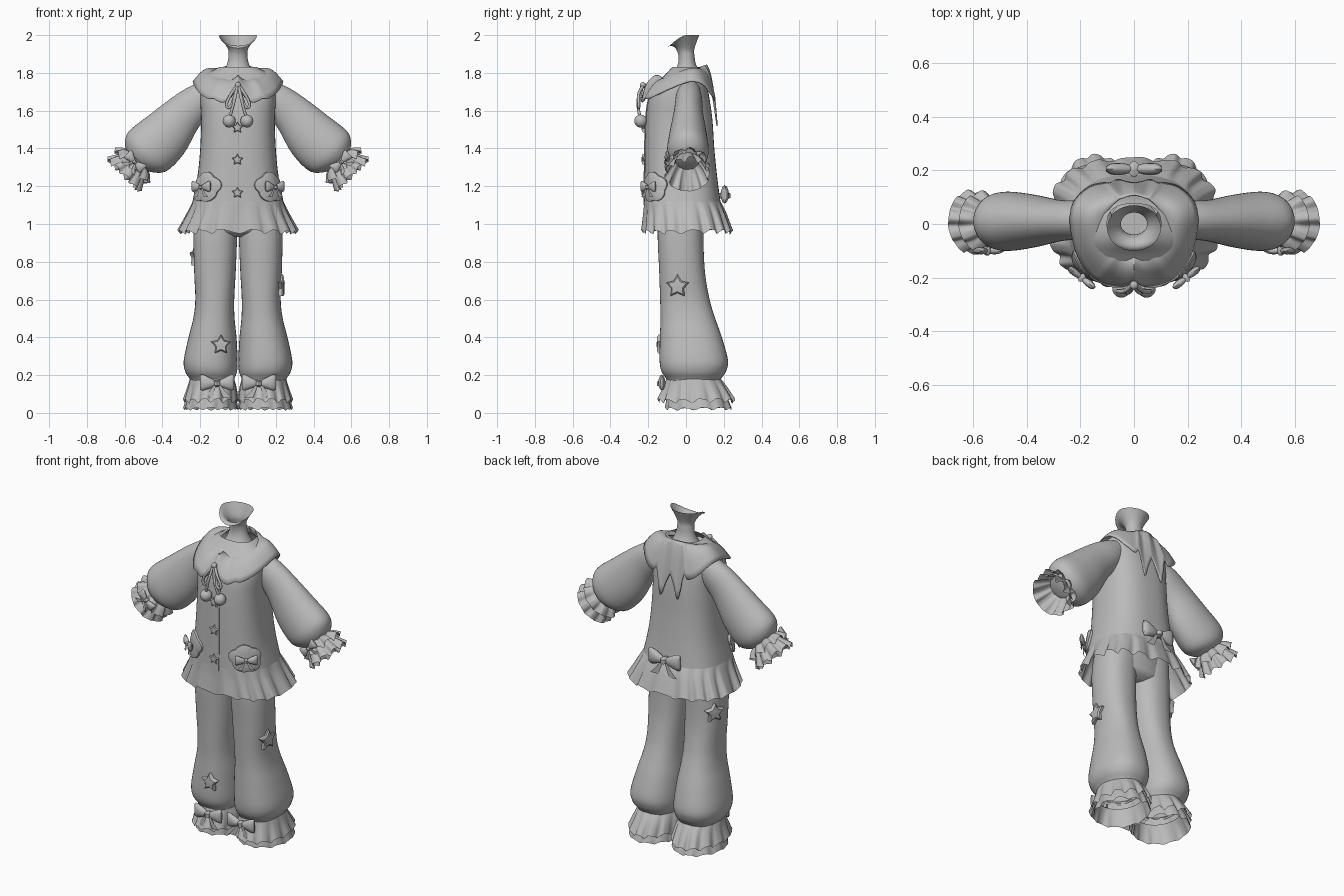
import bpy, bmesh
from math import sin, cos, pi, radians, atan2
from mathutils import Matrix, Vector

if "Cube" in bpy.data.objects:
    bpy.data.objects.remove(bpy.data.objects["Cube"], do_unlink=True)

grey = bpy.data.materials.new("soft_grey")
grey.use_nodes = True
grey.diffuse_color = (0.5, 0.5, 0.5, 1)
grey.node_tree.nodes["Principled BSDF"].inputs["Base Color"].default_value = grey.diffuse_color


def smooth(pts, n=5):
    """Catmull-Rom through a list of tuples."""
    out = []
    v = [Vector(p) for p in pts]
    for i in range(len(v) - 1):
        b, c = v[i], v[i + 1]
        a, d = v[max(i - 1, 0)], v[min(i + 2, len(v) - 1)]
        for j in range(n):
            t = j / n
            out.append(0.5 * (2 * b + (c - a) * t + (2 * a - 5 * b + 4 * c - d) * t * t
                              + (3 * b - a - 3 * c + d) * t ** 3))
    return out + [v[-1]]


def skin(name, grids, mirror=False, thick=0, angle=40):
    """One mesh from grids of points: (rows, closed, cap_start, cap_end)."""
    bm = bmesh.new()
    for rows, closed, cap0, cap1 in grids:
        vs = [[bm.verts.new(p) for p in r] for r in rows]
        n = len(vs[0])
        for a, b in zip(vs, vs[1:]):
            for i in range(n if closed else n - 1):
                j = (i + 1) % n
                bm.faces.new((a[i], a[j], b[j], b[i]))
        if cap0:
            bm.faces.new(vs[0])
        if cap1:
            bm.faces.new(vs[-1])
    bmesh.ops.remove_doubles(bm, verts=bm.verts, dist=0.0002)
    bmesh.ops.recalc_face_normals(bm, faces=bm.faces)
    me = bpy.data.meshes.new(name)
    bm.to_mesh(me)
    bm.free()
    me.materials.append(grey)
    me.shade_smooth()
    me.set_sharp_from_angle(angle=radians(angle))
    ob = bpy.data.objects.new(name, me)
    bpy.context.collection.objects.link(ob)
    if thick:
        ob.modifiers.new("thickness", 'SOLIDIFY').thickness = thick
    if mirror:
        ob.modifiers.new("mirror", 'MIRROR')
    return ob


def ring(st, n=48, power=2.0, amp=0.0, waves=0, lift=0.0):
    """Rounded section from (z, x0, x1, y0, y1), optionally pleated."""
    z, x0, x1, y0, y1 = st
    pts = []
    for i in range(n):
        t = 2 * pi * i / n
        w = sin(waves * t) + 0.3 * sin(2 * waves * t + 1) + 0.25 * sin(3 * t)
        k = 1 + amp * w
        c, s = (abs(f) ** (2 / power) * (1 if f > 0 else -1) for f in (cos(t), sin(t)))
        pts.append(Vector(((x0 + x1) / 2 + k * c * (x1 - x0) / 2,
                           (y0 + y1) / 2 + k * s * (y1 - y0) / 2, z + lift * w)))
    return pts


def loft(stations, m=Matrix(), cap0=False, cap1=False, n=48, power=2.0):
    return ([[m @ p for p in ring(s, n, power)] for s in smooth(stations)], True, cap0, cap1)


def ruffle(stations, waves, amp, lift, m=Matrix(), power=2.0):
    rows, st = [], smooth(stations, 4)
    for i, s in enumerate(st):
        f = i / (len(st) - 1)
        rows.append([m @ p for p in ring(s, waves * 10, power, amp * f, waves, lift * f)])
    return (rows, True, False, False)


def frame(x, y, z, yaw=0):
    return Matrix.Translation((x, y, z)) @ Matrix.Rotation(radians(yaw), 4, 'Z')


def bow(m, w, tails=True):
    """Puffy loops, a knot and two tails; local front is -y."""
    grids = []
    for s in (-1, 1):
        loop = [(0, .1, .08), (.35, .28, .2), (.8, .46, .2), (1, .42, .07)]
        rows = [[m @ Vector((s * w * u, w * d * sin(a), w * (h * cos(a) + .08 * u)))
                 for a in [2 * pi * i / 12 for i in range(12)]] for u, h, d in smooth(loop, 3)]
        grids.append((rows, True, True, True))
        if tails:
            rows = [[m @ Vector((s * w * x, -w * .1, w * z)) for x in (a, b)]
                    for a, b, z in ((.02, .15, 0), (.2, .5, -.5), (.35, .85, -.85))]
            grids.append((rows, False, False, False))
    knot = [(-.2, .05), (-.12, .2), (.12, .2), (.2, .05)]
    rows = [[m @ Vector((w * r * cos(a), w * 1.4 * r * sin(a), w * z))
             for a in [2 * pi * i / 12 for i in range(12)]] for z, r in knot]
    return grids + [(rows, True, True, True)]


def star(m, r, d):
    """Puffed five-pointed patch; local front is -y."""
    rows = []
    for scale, depth in ((1, -.6 * d), (1, d * .4), (.8, d * .8), (0, d)):
        rows.append([m @ Vector((scale * r * k * sin(a), -depth, scale * r * k * cos(a)))
                     for a, k in [(pi * i / 5, .55 if i % 2 else 1) for i in range(10)]])
    return (rows, True, True, False)


# Neck with an open, chin-shaped rim
neck = [(1.78, -.09, .09, -.08, .09), (1.84, -.06, .06, -.045, .055), (1.89, -.05, .05, -.04, .045),
        (1.93, -.055, .055, -.055, .045), (2, -.1, .1, -.1, .07)]
rows = loft(neck, n=32)[0]
for k, row in enumerate(rows[-5:]):
    for p in row:
        p.z -= .07 * (k + 1) / 5 * max(0, -p.y / .1) ** 1.5
skin("neck", [(rows, True, False, False)])

# Jacket body, button strip and flared hem
torso = [(1.83, -.1, .1, -.075, .075), (1.79, -.17, .17, -.11, .095), (1.74, -.195, .195, -.16, .11),
         (1.66, -.2, .2, -.198, .125), (1.55, -.195, .195, -.213, .14), (1.4, -.2, .2, -.218, .15),
         (1.25, -.215, .215, -.22, .165), (1.1, -.245, .245, -.222, .185)]
skin("jacket_body", [loft(torso, n=64, power=2.6)])
strip = [[(x, s[3] + dy, s[0]) for x, dy in ((0, .002), (0, -.004), (.028, -.004), (.028, .002))]
         for s in smooth(torso[2:])]
skin("button_strip", [(strip, False, False, False)])
hem = [(1.12, -.24, .24, -.222, .182), (1.06, -.265, .265, -.224, .21), (.96, -.315, .315, -.232, .245)]
skin("jacket_hem_ruffle", [ruffle(hem, 17, .028, .01, power=2.6)], angle=60)
for i, z in enumerate((1.51, 1.34, 1.165)):
    skin("star_button_%d" % (i + 1), [star(frame(-.003, -.222, z), .031, .014)])

# Wide collar: scalloped front, two points at the back
edge = [(0, -.215, 1.735), (.04, -.235, 1.67), (.085, -.235, 1.645), (.13, -.217, 1.665),
        (.16, -.2, 1.665), (.2, -.145, 1.69), (.225, -.08, 1.72), (.24, .02, 1.755),
        (.222, .09, 1.74), (.17, .14, 1.68), (.12, .155, 1.65), (.09, .155, 1.67),
        (.06, .168, 1.52), (.03, .16, 1.59), (0, .155, 1.66)]
cols = []
for o in smooth(edge, 4):
    a = atan2(o.x, -o.y)
    i = Vector((.105 * sin(a), -.11 * cos(a), 1.805 - .04 * cos(a)))
    cols.append([i.lerp(o, t / 8) + Vector((0, 0, .038 * sin(pi * t / 8))) for t in range(9)])
skin("collar", [(cols, False, False, False)], mirror=True, thick=.006)

# Neck tie: two loops, two strings and pompoms
tie = bpy.data.curves.new("neck_tie", 'CURVE')
tie.dimensions = '3D'
tie.bevel_depth = .008
tie.bevel_resolution = 2
tie.materials.append(grey)
loop = [(.003, -.225, 1.735), (.035, -.25, 1.69), (.06, -.25, 1.64), (.052, -.25, 1.615),
        (.03, -.25, 1.64), (.003, -.23, 1.735)]
string = [(.003, -.232, 1.735), (.02, -.255, 1.65), (.045, -.243, 1.56)]
for s in (-1, 1):
    for path in (loop, string):
        pts = smooth(path)
        sp = tie.splines.new('POLY')
        sp.points.add(len(pts) - 1)
        for q, p in zip(sp.points, pts):
            q.co = (s * p.x, p.y, p.z, 1)
bpy.context.collection.objects.link(bpy.data.objects.new("neck_tie", tie))
for name, x, y, z, r in (("left_pompom", .047, -.24, 1.545, .034), ("right_pompom", -.047, -.24, 1.545, .034),
                         ("tie_knot", 0, -.228, 1.735, .016)):
    bpy.ops.mesh.primitive_uv_sphere_add(segments=24, ring_count=14, radius=r, location=(x, y, z))
    bpy.context.object.name = name
    bpy.context.object.data.materials.append(grey)
    bpy.ops.object.shade_smooth()

# Puffed sleeves, built along a frame tilted down the arm
arm = Matrix.Translation((.2, 0, 1.66)) @ Matrix.Rotation(radians(-45), 4, 'Y')
sleeve = [(-s, p - r, p + r, y0, y1) for s, p, r, y0, y1 in (
    (-.1, -.01, .06, -.04, .07), (0, 0, .09, -.055, .085), (.113, .007, .107, -.065, .09),
    (.265, -.004, .138, -.088, .11), (.391, .002, .145, -.1, .12), (.45, .008, .105, -.078, .1),
    (.475, .012, .055, -.045, .06))]
skin("sleeves", [loft(sleeve, arm, cap1=True)], mirror=True)
cuff = [(-.46, -.045, .065, -.045, .06), (-.5, -.08, .09, -.075, .09), (-.57, -.118, .125, -.108, .125)]
frill = [(-.455, -.05, .07, -.05, .065), (-.475, -.09, .105, -.08, .095), (-.51, -.118, .13, -.105, .12)]
skin("cuff_ruffles", [ruffle(cuff, 10, .07, .01, arm), ruffle(frill, 9, .08, .012, arm)],
     mirror=True, angle=60)
skin("cuff_bows", bow(arm @ frame(.01, -.1, -.48), .06), mirror=True)

# Cloud-shaped pockets wrapped round the jacket corners
rows = []
for scale, off in ((1, -.02), (1, .04), (.8, .065), (.4, .07), (0, .07)):
    row = []
    for i in range(50):
        a = 2 * pi * i / 50
        k = scale * (.88 + .14 * abs(sin(2.5 * a + .6)))
        t, z = -.78 + .5 * k * cos(a), 1.195 + .08 * k * sin(a)
        w = .228 + (1.2 - z) * .18
        x, y = abs(cos(t)) ** .77, -abs(sin(t)) ** .77
        row.append((w * x * (1 + off), -.025 + .197 * y * (1 + off), z))
    rows.append(row)
skin("pockets", [(rows, True, False, False)], mirror=True)
skin("pocket_bows", bow(frame(.195, -.2, 1.195, 38), .062), mirror=True)
skin("back_bow", bow(frame(0, .205, 1.15, 180), .105), angle=50)

# Trousers: hips and flared legs
hips = [(1.2, -.19, .19, -.17, .13), (1.02, -.222, .222, -.155, .1), (.96, -.215, .215, -.145, .09),
        (.93, -.12, .12, -.09, .05)]
skin("trouser_hips", [loft(hips, cap0=True, cap1=True)])
leg = [(1.1, 0, .22, -.14, .1), (.95, .004, .235, -.15, .092), (.75, .012, .232, -.142, .1),
       (.6, .02, .226, -.137, .125), (.5, .018, .237, -.135, .155), (.4, .008, .262, -.138, .19),
       (.28, .002, .287, -.14, .222), (.22, .005, .28, -.13, .212), (.18, .02, .255, -.105, .185),
       (.16, .03, .245, -.1, .175)]
skin("trouser_legs", [loft(leg, power=2.3)], mirror=True)
upper = [(.18, .02, .255, -.105, .185), (.13, .008, .268, -.122, .22), (.065, 0, .288, -.148, .258)]
lower = [(.13, .02, .25, -.09, .19), (.08, .01, .27, -.1, .22), (.022, 0, .288, -.108, .243)]
skin("ankle_ruffles", [ruffle(upper, 13, .03, .01), ruffle(lower, 11, .02, .006)], mirror=True, angle=60)
skin("ankle_bows", bow(frame(.11, -.128, .155), .09), mirror=True)

# Star patches on the legs
for name, m, r in (("front_star_patch", frame(-.09, -.138, .36), .055),
                   ("left_star_patch", frame(.229, -.045, .67, 85), .064),
                   ("right_star_patch", frame(-.222, .045, .83, -118), .06)):
    skin(name, [star(m, r, .018)])
